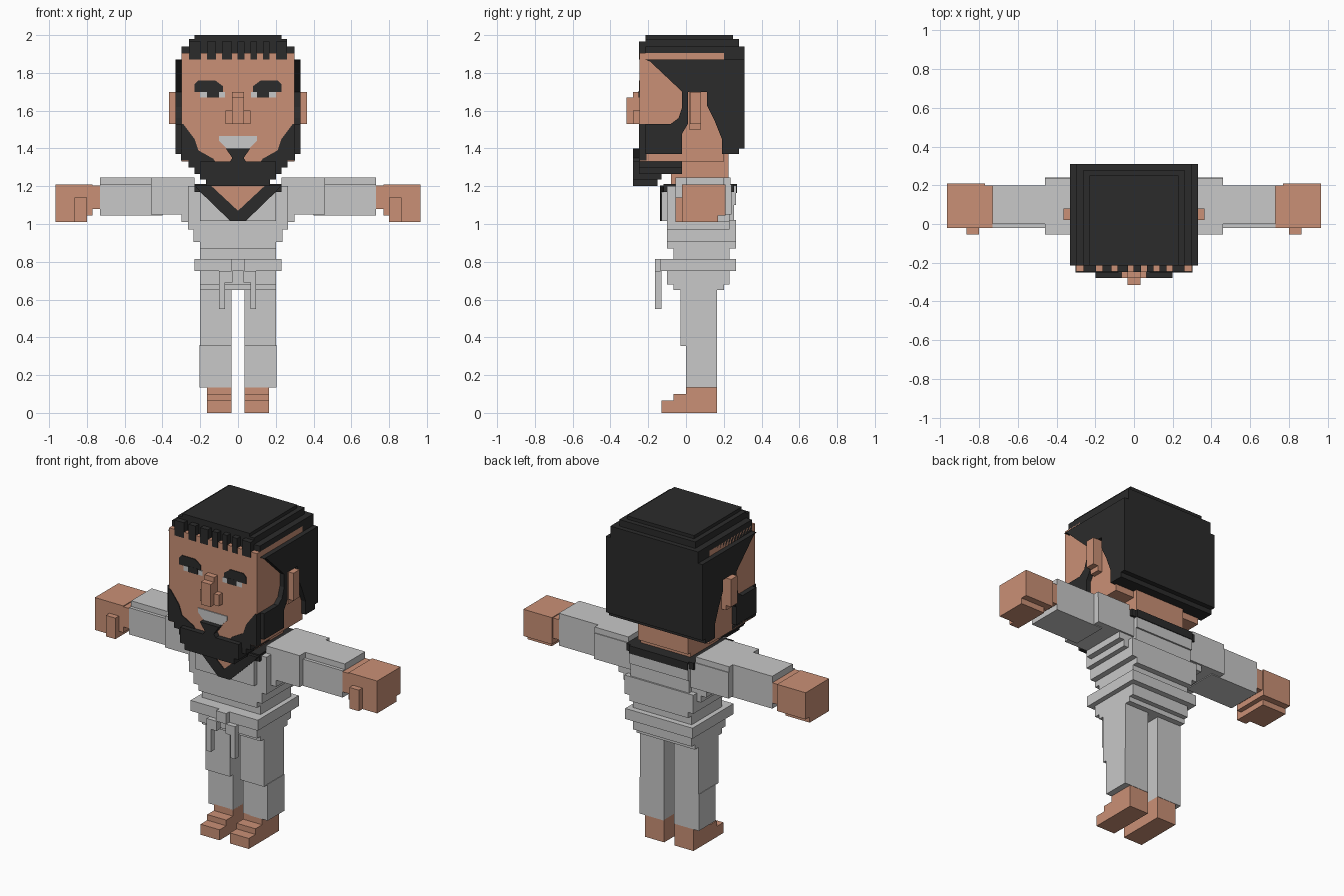
import bpy, bmesh


def material(name, rgb):
    m = bpy.data.materials.new(name)
    m.diffuse_color = (*rgb, 1)
    return m


SKIN = material("skin", (0.59, 0.28, 0.18))
CLOTH = material("light_grey_cloth", (0.58, 0.58, 0.58))
DARK = material("dark_hair", (0.024, 0.024, 0.024))


def finish(name, bm, mat):
    bmesh.ops.recalc_face_normals(bm, faces=bm.faces)
    me = bpy.data.meshes.new(name)
    bm.to_mesh(me)
    bm.free()
    me.materials.append(mat)
    ob = bpy.data.objects.new(name, me)
    bpy.context.collection.objects.link(ob)
    return ob


def boxes(name, mat, *spans, mirror=False):
    """Each span is x0, x1, y0, y1, z0, z1."""
    bm = bmesh.new()
    for s in spans:
        for sign in ((1, -1) if mirror else (1,)):
            vs = bmesh.ops.create_cube(bm, size=1)["verts"]
            for v in vs:
                v.co = [s[2 * i] + (v.co[i] + 0.5) * (s[2 * i + 1] - s[2 * i]) for i in range(3)]
                v.co.x *= sign
    return finish(name, bm, mat)


def profile(name, mat, pts, axis, a, b, mirror=False):
    """Outline extruded from a to b along axis x or y."""
    bm = bmesh.new()
    for s in ((1, -1) if mirror else (1,)):
        place = (lambda u, w, d: (s * d, u, w)) if axis == "x" else (lambda u, w, d: (s * u, d, w))
        f = bm.faces.new([bm.verts.new(place(u, w, a)) for u, w in pts])
        geo = bmesh.ops.extrude_face_region(bm, geom=[f])["geom"]
        for v in geo:
            if isinstance(v, bmesh.types.BMVert):
                v.co["xyz".index(axis)] = s * b if axis == "x" else b
    return finish(name, bm, mat)


# Head, ears, neck and nose
boxes("head", SKIN, (-.30, .30, -.245, .20, 1.33, 1.905))
boxes("neck", SKIN, (-.17, .17, -.08, .20, 1.15, 1.28), (-.17, .17, -.05, .225, 1.24, 1.38))
boxes("ears", SKIN, (.29, .33, .015, .08, 1.50, 1.70), (.32, .365, .02, .08, 1.53, 1.70), mirror=True)
boxes("nose", SKIN, (-.065, .065, -.28, -.24, 1.53, 1.60), (-.033, .033, -.28, -.24, 1.53, 1.70),
      (-.033, .033, -.315, -.24, 1.53, 1.67))

# Hair cap with stepped top, back slab and fringe
boxes("hair_cap", DARK, (-.23, .23, -.215, .25, 1.97, 2.0), (-.26, .26, -.215, .28, 1.935, 1.98),
      (-.30, .30, -.215, .31, 1.86, 1.94), (-.295, .295, .19, .31, 1.40, 1.87),
      (-.295, .295, .19, .28, 1.37, 1.41))
teeth = [(-.26, -.196), (-.163, -.117), (-.085, -.032), (-.002, .035), (.067, .10), (.132, .168), (.20, .26)]
boxes("hair_fringe", DARK, *[(a, b, -.249, -.20, 1.87, 1.965) for a, b in teeth])
profile("hair_sides", DARK, [
    (-.215, 1.87), (.31, 1.87), (.31, 1.40), (.28, 1.40), (.28, 1.37), (.19, 1.37), (.19, 1.45), (.15, 1.55),
    (.11, 1.63), (.11, 1.70), (.01, 1.70), (.01, 1.53), (-.02, 1.48), (-.02, 1.37), (-.215, 1.37),
    (-.215, 1.53), (-.08, 1.53), (-.04, 1.56), (-.02, 1.62), (-.02, 1.70), (-.19, 1.86)],
    "x", .295, .33, mirror=True)

# Beard: stepped jaw, chin block, cheeks and goatee
boxes("beard_jaw", DARK, (-.30, .30, -.243, -.02, 1.335, 1.37), (-.262, .262, -.243, -.02, 1.30, 1.34),
      (-.23, .23, -.248, -.02, 1.265, 1.32), (-.20, .20, -.28, -.13, 1.235, 1.33),
      (-.17, .17, -.28, -.15, 1.20, 1.24))
profile("beard_cheeks", DARK, [(.302, 1.53), (.29, 1.53), (.23, 1.45), (.21, 1.39), (.13, 1.345), (.10, 1.30),
                               (.262, 1.30), (.262, 1.335), (.302, 1.335)], "y", -.25, -.244, mirror=True)
boxes("beard_side_patches", DARK, (.299, .303, -.247, -.21, 1.335, 1.53), mirror=True)
profile("goatee", DARK, [(-.065, 1.40), (.065, 1.40), (.03, 1.35), (.05, 1.32), (-.05, 1.32), (-.03, 1.35)],
        "y", -.28, -.24)

# Painted face details
profile("mouth", CLOTH, [(-.10, 1.465), (.10, 1.465), (.10, 1.44), (.06, 1.40), (-.06, 1.40), (-.10, 1.44)],
        "y", -.25, -.244)
profile("eyebrows", DARK, [(.08, 1.70), (.08, 1.73), (.12, 1.76), (.21, 1.76), (.23, 1.74), (.23, 1.70)],
        "y", -.25, -.244, mirror=True)
boxes("eyes", CLOTH, (.07, .20, -.249, -.244, 1.67, 1.70), mirror=True)
boxes("pupils", DARK, (.10, .165, -.251, -.244, 1.67, 1.705), mirror=True)

# Jacket body, stepping in towards the waist
boxes("jacket", CLOTH, (-.20, .20, -.13, .255, 1.015, 1.18), (-.265, .265, -.10, .23, .97, 1.20),
      (-.20, .20, -.10, .265, 1.10, 1.20), (-.235, .235, -.10, .265, .905, 1.02),
      (-.20, .20, -.10, .265, .87, .91), (-.20, .20, -.065, .23, .81, .88))
boxes("belt", CLOTH, (-.23, .23, -.135, .265, .75, .815))
boxes("belt_ties", CLOTH, (-.10, -.07, -.165, -.13, .55, .72), (-.10, -.03, -.165, -.13, .69, .75),
      (.065, .095, -.165, -.13, .55, .72), (.03, .095, -.165, -.13, .69, .75),
      (-.035, .035, -.165, -.13, .75, .815))

# Open neckline with dark collar running round the back
profile("neckline_skin", SKIN, [(-.15, 1.205), (.15, 1.205), (0, 1.06)], "y", -.133, -.12)
profile("collar_front", DARK, [(0, 1.07), (.145, 1.205), (.23, 1.205), (.20, 1.17), (.04, 1.015), (0, 1.015)],
        "y", -.138, -.10, mirror=True)
boxes("collar_sides", DARK, (.165, .23, -.12, .255, 1.17, 1.213), mirror=True)
boxes("collar_back", DARK, (-.20, .20, .20, .27, 1.165, 1.213))

# Arms
boxes("sleeves", CLOTH, (.20, .46, -.055, .24, 1.05, 1.21), (.40, .73, -.02, .20, 1.045, 1.21),
      (.23, .46, -.055, .235, 1.20, 1.245), (.45, .73, .0, .20, 1.20, 1.245),
      (.24, .30, -.055, .23, 1.01, 1.06), mirror=True)
boxes("hands", SKIN, (.73, .80, -.02, .20, 1.08, 1.205), (.77, .965, -.02, .21, 1.045, 1.21),
      (.80, .965, -.02, .17, 1.01, 1.06), (.80, .865, -.055, 0, 1.01, 1.14), mirror=True)

# Trousers and feet
boxes("hips", CLOTH, (-.20, .20, -.10, .23, .68, .75), (-.20, .20, -.065, .20, .65, .69))
boxes("legs", CLOTH, (.035, .20, -.03, .165, .355, .66), (.035, .203, 0, .165, .135, .36), mirror=True)
boxes("feet", SKIN, (.035, .165, 0, .163, 0, .14), (.035, .165, -.065, .01, 0, .10),
      (.035, .165, -.13, .01, 0, .065), mirror=True)
